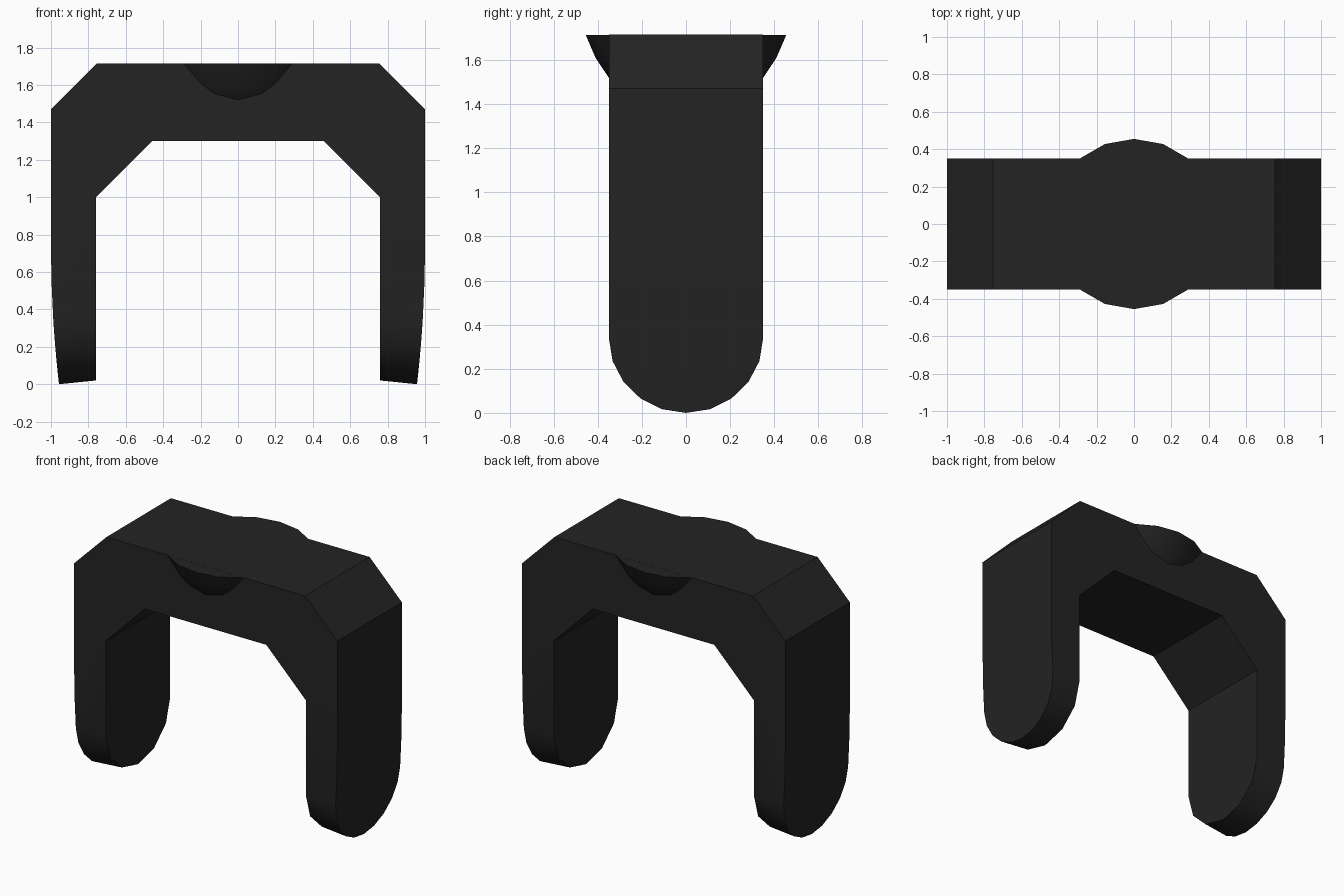
import bpy, bmesh
from math import sin, cos, pi, radians

cube = bpy.data.objects.get("Cube")
if cube:
    bpy.data.objects.remove(cube, do_unlink=True)

mat = bpy.data.materials.new("matte black")
mat.use_nodes = True
black = (0.017, 0.017, 0.017, 1)
mat.diffuse_color = black
bsdf = next(n for n in mat.node_tree.nodes if n.type == 'BSDF_PRINCIPLED')
bsdf.inputs["Base Color"].default_value = black

HALF = 0.35   # half depth of the bracket
TOP = 1.715
JOIN = 1.0    # height where the legs meet the bridge


def finish(bm, name):
    bmesh.ops.recalc_face_normals(bm, faces=bm.faces[:])
    mesh = bpy.data.meshes.new(name)
    bm.to_mesh(mesh)
    bm.free()
    mesh.materials.append(mat)
    obj = bpy.data.objects.new(name, mesh)
    bpy.context.collection.objects.link(obj)
    bpy.ops.object.select_all(action='DESELECT')
    obj.select_set(True)
    bpy.context.view_layer.objects.active = obj
    bpy.ops.object.shade_smooth_by_angle(angle=radians(35))
    return obj


def outer_x(z):
    """Outer leg face, curving inwards towards the foot."""
    return 1 - 0.043 * (max(0, 0.74 - z) / 0.74) ** 2


def rounded_end(steps, centre, radius):
    """Half ellipse (y, z) at the foot of a leg."""
    return [(HALF * cos(pi * i / steps), centre - radius * sin(pi * i / steps))
            for i in range(steps + 1)]


# Bridge: chamfered profile extruded front to back, open where legs attach
bm = bmesh.new()
half_profile = [(0.46, 1.3), (0.76, JOIN), (1, JOIN), (1, 1.47), (0.755, TOP)]
profile = half_profile + [(-x, z) for x, z in reversed(half_profile)]
front, back = [[bm.verts.new((x, y, z)) for x, z in profile] for y in (-HALF, HALF)]
bm.faces.new(front)
bm.faces.new(back[::-1])
for i in range(len(profile)):
    j = (i + 1) % len(profile)
    if not profile[i][1] == profile[j][1] == JOIN:
        bm.faces.new((front[i], front[j], back[j], back[i]))

# Legs: hulls between a coarse inner and a finer outer rounded outline
for side in (-1, 1):
    inner = [(0.76, y, z) for y, z in rounded_end(6, 0.35, 0.33)]
    outer = [(outer_x(z), y, z) for y, z in rounded_end(10, 0.34, 0.34)]
    outer += [(outer_x(z), y, z) for z in (0.55, 0.74) for y in (-HALF, HALF)]
    top = [(x, y, JOIN) for x in (0.76, 1) for y in (-HALF, HALF)]
    leg = [bm.verts.new((side * x, y, z)) for x, y, z in inner + outer + top]
    bmesh.ops.convex_hull(bm, input=leg)
caps = [f for f in bm.faces if all(abs(v.co.z - JOIN) < 1e-4 for v in f.verts)]
bmesh.ops.delete(bm, geom=caps, context='FACES')
bmesh.ops.remove_doubles(bm, verts=bm.verts[:], dist=1e-4)
bmesh.ops.dissolve_limit(bm, angle_limit=radians(0.5), verts=bm.verts[:], edges=bm.edges[:])
finish(bm, "bracket_body")

# Round boss: turned profile set into the bridge, showing front and back
bm = bmesh.new()
SIDES = 18
rings = []
for r, z in [(0.455, TOP - 0.0005), (0.41, 1.61), (0.35, 1.52), (0.3, 1.47)]:
    rings.append([bm.verts.new((r * sin(2 * pi * i / SIDES), r * cos(2 * pi * i / SIDES), z))
                  for i in range(SIDES)])
for a, b in zip(rings, rings[1:]):
    for i in range(SIDES):
        j = (i + 1) % SIDES
        bm.faces.new((a[i], a[j], b[j], b[i]))
bm.faces.new(rings[0])
bm.faces.new(rings[-1])
finish(bm, "round_boss")
